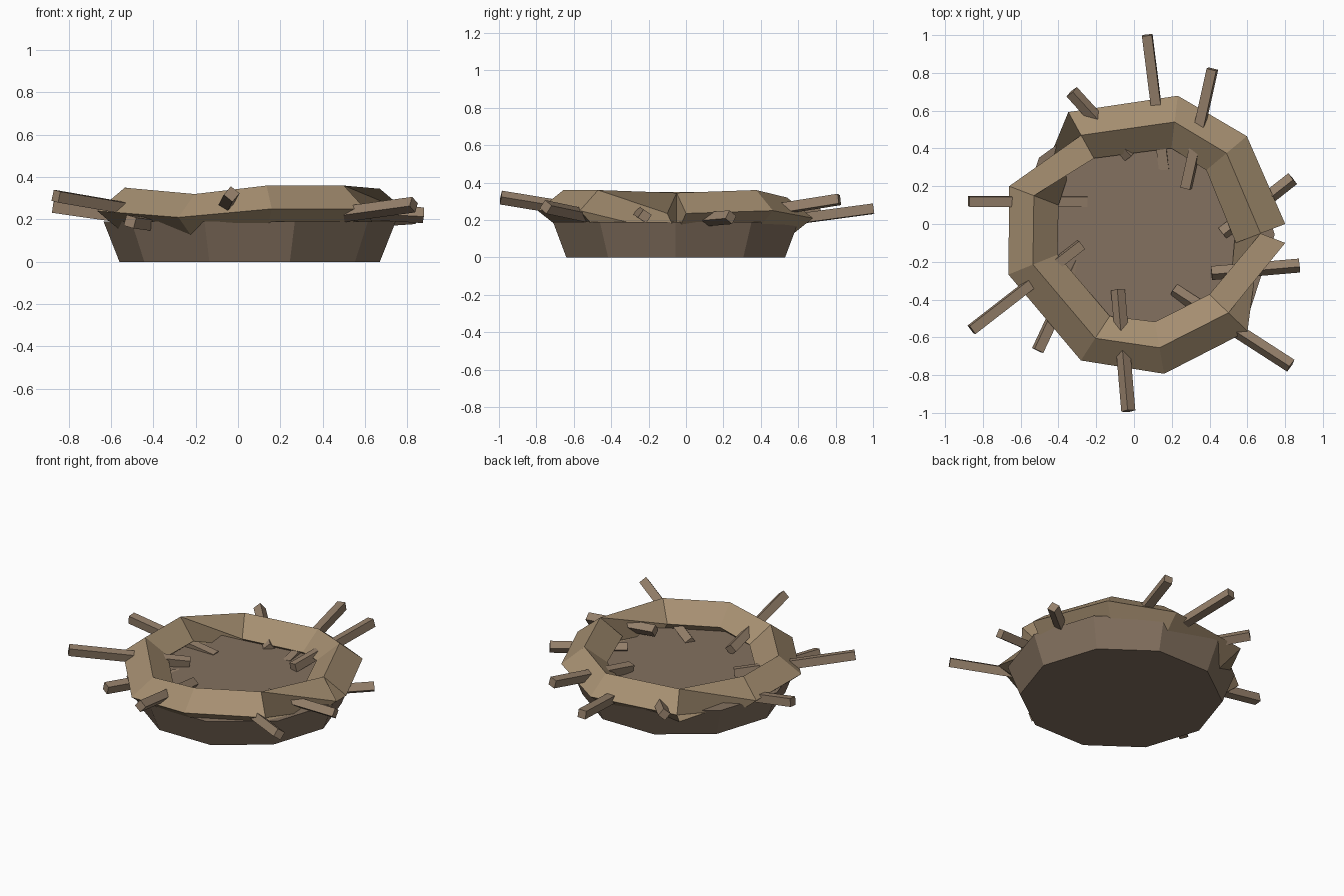
import bpy, bmesh
from math import cos, sin, radians
from mathutils import Vector, Matrix

if "Cube" in bpy.data.objects:
    bpy.data.objects.remove(bpy.data.objects["Cube"])


def material(name, rgb):
    m = bpy.data.materials.new(name)
    m.diffuse_color = (*rgb, 1)
    m.use_nodes = True
    m.node_tree.nodes["Principled BSDF"].inputs["Base Color"].default_value = m.diffuse_color
    return m


def finish(name, bm, mat):
    bmesh.ops.recalc_face_normals(bm, faces=bm.faces)
    me = bpy.data.meshes.new(name)
    bm.to_mesh(me)
    bm.free()
    ob = bpy.data.objects.new(name, me)
    ob.data.materials.append(mat)
    bpy.context.collection.objects.link(ob)
    return ob


mud = material("mud_brown", (0.23, 0.165, 0.115))
straw = material("straw_tan", (0.38, 0.275, 0.165))
bark = material("bark_brown", (0.30, 0.215, 0.145))

# Nest base: ten-sided flared drum
bm = bmesh.new()
bmesh.ops.create_cone(bm, cap_ends=True, segments=10, radius1=0.615, radius2=0.69, depth=0.19)
bmesh.ops.rotate(bm, verts=bm.verts, matrix=Matrix.Rotation(
    -max(bm.verts, key=lambda v: v.co.x).co.to_2d().angle_signed(Vector((1, 0))) * 0, 3, 'Z'))
a = max(bm.verts, key=lambda v: v.co.x).co
if abs(a.y) > 0.05:
    bmesh.ops.rotate(bm, verts=bm.verts, matrix=Matrix.Rotation(radians(18), 3, 'Z'))
bmesh.ops.translate(bm, verts=bm.verts, vec=(0.055, -0.055, 0.095))
finish("nest_base", bm, mud)

# Woven rim: open diamond-section tube, (x, y, z, section angle, quarter twists)
stations = [
    (0.67, -0.05, 0.235, 21, 0), (0.49, 0.375, 0.25, 40, 0),
    (0.215, 0.54, 0.21, 83, 0), (-0.28, 0.47, 0.21, 119, 0),
    (-0.53, 0.15, 0.24, 159, 1), (-0.535, -0.215, 0.24, 202, 1),
    (-0.205, -0.605, 0.21, 237, 1), (0.135, -0.655, 0.25, 280, 1),
    (0.50, -0.47, 0.25, 316, 1), (0.67, -0.05, 0.235, -21, 2)]
bm = bmesh.new()
rings = []
for x, y, z, ang, twist in stations:
    out = Vector((cos(radians(ang)), sin(radians(ang)), 0)) * 0.14
    up = Vector((0, 0, 0.11))
    c = Vector((x, y, z))
    corners = [out, up, -out, -up]          # outer, top, inner, bottom
    rings.append([bm.verts.new(c + corners[(i - twist) % 4]) for i in range(4)])
for r, s in zip(rings, rings[1:]):
    for i in range(4):
        j = (i + 1) % 4
        bm.faces.new((r[i], r[j], s[j], s[i]))
bm.faces.new(rings[0])
bm.faces.new(rings[-1])
finish("nest_rim", bm, straw)


# Twigs: square sticks poked through the rim (outer end, inner end, roll)
def twig(i, p, q, roll):
    p, q = Vector(p), Vector(q)
    d = q - p
    bm = bmesh.new()
    bmesh.ops.create_cube(bm, size=1)
    bmesh.ops.scale(bm, verts=bm.verts, vec=(0.053, 0.053, d.length))
    axis = d.normalized()
    side = axis.cross(Vector((0, 0, 1))).normalized()
    rot = Matrix((side, axis.cross(side), axis)).transposed()
    rot = rot @ Matrix.Rotation(radians(roll), 3, 'Z')
    bmesh.ops.transform(bm, verts=bm.verts, matrix=Matrix.Translation((p + q) / 2) @ rot.to_4x4())
    finish(f"twig_{i}", bm, bark)


twigs = [
    ((0.07, 1.00, 0.26), (0.16, 0.29, 0.165), 5),
    ((0.415, 0.82, 0.31), (0.275, 0.19, 0.21), 10),
    ((-0.33, 0.70, 0.25), (-0.02, 0.36, 0.19), 40),
    ((-0.875, 0.12, 0.26), (-0.25, 0.12, 0.17), 5),
    ((-0.86, -0.56, 0.31), (-0.28, -0.11, 0.21), 10),
    ((-0.51, -0.67, 0.19), (-0.29, -0.20, 0.16), 15),
    ((-0.03, -0.99, 0.32), (-0.085, -0.35, 0.215), 40),
    ((0.83, -0.75, 0.27), (0.21, -0.35, 0.185), 35),
    ((0.875, -0.22, 0.22), (0.41, -0.26, 0.245), 35),
    ((0.84, 0.24, 0.215), (0.47, -0.05, 0.19), 35)]
for i, (p, q, roll) in enumerate(twigs, 1):
    twig(i, p, q, roll)
